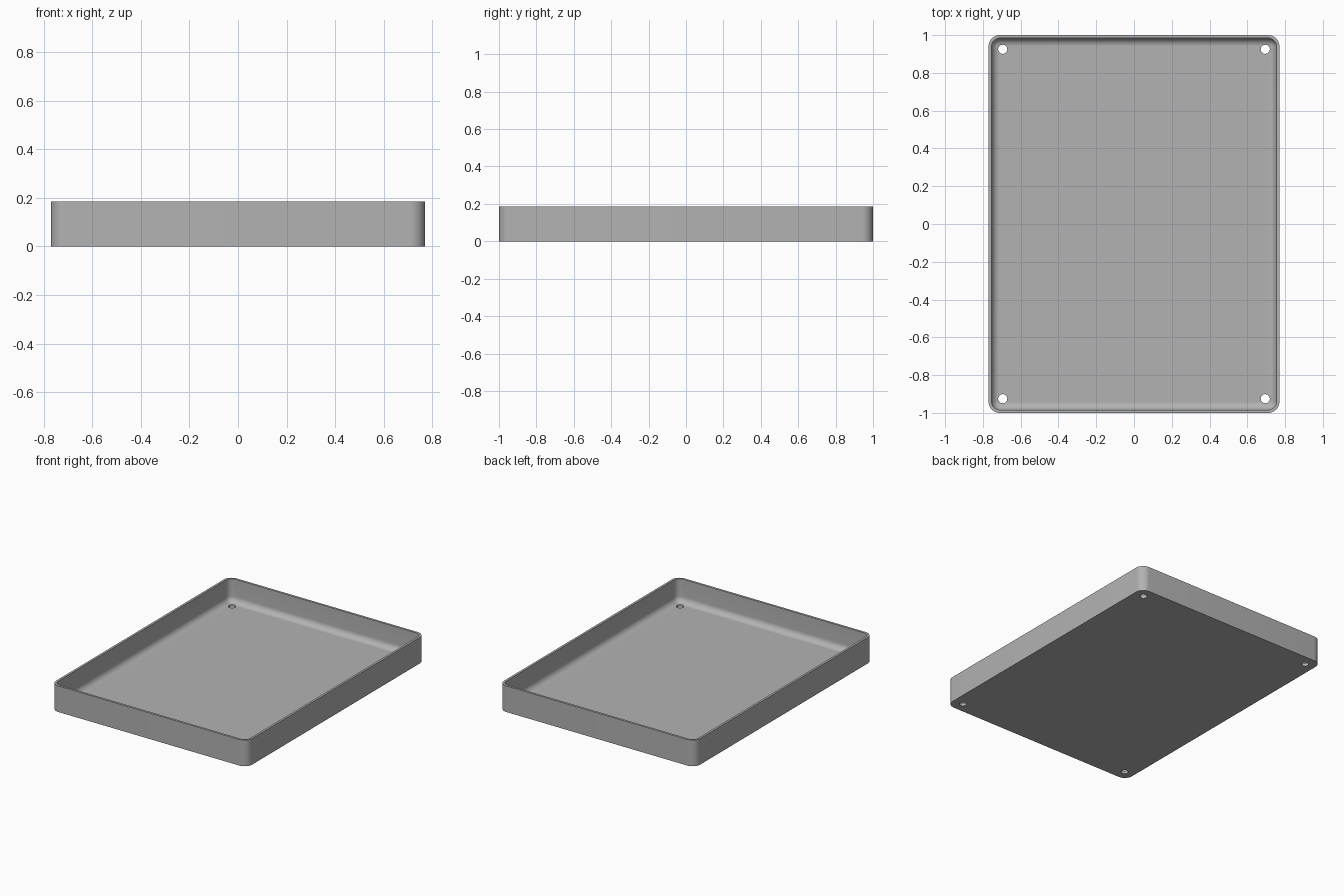
import bpy, bmesh
from math import pi, sin, cos, radians

if "Cube" in bpy.data.objects:
    bpy.data.objects.remove(bpy.data.objects["Cube"], do_unlink=True)

HX, HY, H = 0.77, 1.0, 0.185       # outer half sizes and height
CORNER, WALL, FLOOR, FILLET = 0.06, 0.016, 0.02, 0.042
HOLE_X, HOLE_Y, HOLE_R = 0.695, 0.925, 0.024

grey = bpy.data.materials.new("plain grey")
grey.use_nodes = True
colour = (0.45, 0.45, 0.45, 1)
grey.diffuse_color = colour
grey.node_tree.nodes["Principled BSDF"].inputs["Base Color"].default_value = colour


def ring(bm, inset, z, steps=10):
    """Rounded rectangle, moved inward by inset."""
    r = CORNER - inset
    verts = []
    for q, (sx, sy) in enumerate([(1, 1), (-1, 1), (-1, -1), (1, -1)]):
        for i in range(steps + 1):
            a = (q + i / steps) * pi / 2
            verts.append(bm.verts.new((sx * (HX - CORNER) + r * cos(a),
                                       sy * (HY - CORNER) + r * sin(a), z)))
    return verts


# Tray shell: outer wall, rim, inner wall, fillet, floor
bm = bmesh.new()
profile = [(0, 0), (0, H), (WALL, H)]
for i in range(11):
    a = i / 10 * pi / 2
    profile.append((WALL + FILLET * (1 - cos(a)), FLOOR + FILLET * (1 - sin(a))))
rings = [ring(bm, inset, z) for inset, z in profile]
for low, high in zip(rings, rings[1:]):
    for i in range(len(low)):
        j = (i + 1) % len(low)
        bm.faces.new((low[i], low[j], high[j], high[i]))
bm.faces.new(rings[0][::-1])
bm.faces.new(rings[-1])
bmesh.ops.recalc_face_normals(bm, faces=bm.faces)
mesh = bpy.data.meshes.new("tray")
bm.to_mesh(mesh)
bm.free()
tray = bpy.data.objects.new("tray", mesh)
bpy.context.collection.objects.link(tray)
mesh.materials.append(grey)

# Screw holes in the four floor corners
bm = bmesh.new()
for sx in (-1, 1):
    for sy in (-1, 1):
        new = bmesh.ops.create_cone(bm, cap_ends=True, segments=32, radius1=HOLE_R,
                                    radius2=HOLE_R, depth=0.2)["verts"]
        bmesh.ops.translate(bm, verts=new, vec=(sx * HOLE_X, sy * HOLE_Y, 0))
cut_mesh = bpy.data.meshes.new("hole_cutter")
bm.to_mesh(cut_mesh)
bm.free()
cut_mesh.materials.append(grey)
cutter = bpy.data.objects.new("hole_cutter", cut_mesh)
bpy.context.collection.objects.link(cutter)
cutter.hide_render = True

cut = tray.modifiers.new("holes", "BOOLEAN")
cut.operation, cut.solver, cut.object = "DIFFERENCE", "EXACT", cutter
bpy.ops.object.select_all(action="DESELECT")
tray.select_set(True)
bpy.context.view_layer.objects.active = tray
bpy.ops.object.modifier_apply(modifier=cut.name)
bpy.data.objects.remove(cutter, do_unlink=True)
bpy.ops.object.shade_smooth_by_angle(angle=radians(30))
